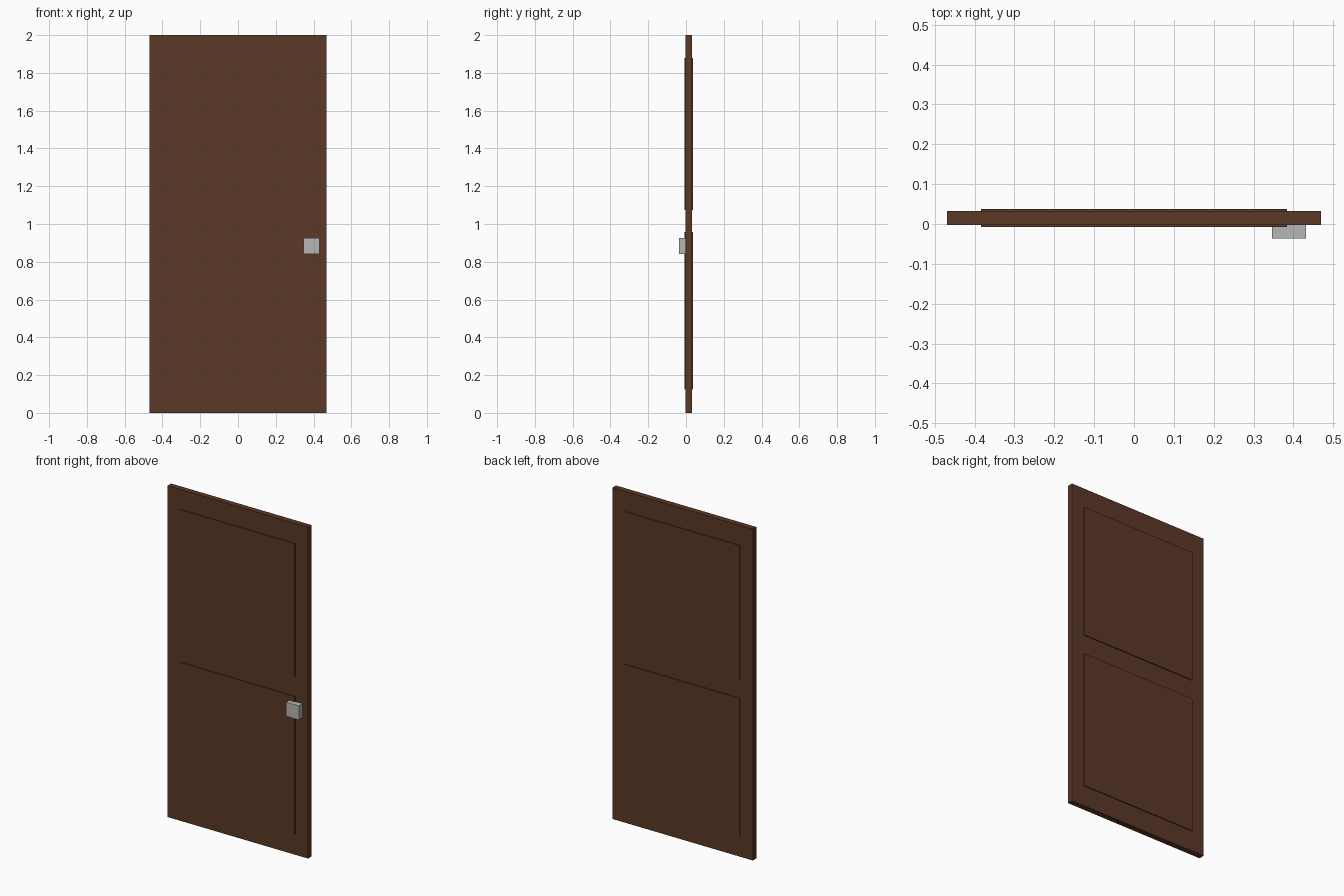
import bpy

if "Cube" in bpy.data.objects:
    bpy.data.objects.remove(bpy.data.objects["Cube"])


def material(name, rgb):
    m = bpy.data.materials.new(name)
    m.diffuse_color = (*rgb, 1.0)
    m.use_nodes = True
    m.node_tree.nodes["Principled BSDF"].inputs["Base Color"].default_value = m.diffuse_color
    return m


wood = material("dark brown wood", (0.105, 0.040, 0.019))
metal = material("grey metal", (0.47, 0.47, 0.47))


def box(name, x, y, z, mat):
    """Box from (min, max) pairs on each axis."""
    spans = (x, y, z)
    bpy.ops.mesh.primitive_cube_add(size=1, location=[(a + b) / 2 for a, b in spans])
    ob = bpy.context.object
    ob.name = name
    ob.scale = [b - a for a, b in spans]
    bpy.ops.object.transform_apply(location=False, rotation=False, scale=True)
    ob.data.materials.append(mat)
    return ob


# Door slab
box("door_slab", (-0.469, 0.469), (-0.002, 0.0325), (0, 2), wood)

# Raised panels, standing proud on both faces
for name, z in (("upper_panel", (1.075, 1.88)), ("lower_panel", (0.125, 0.958))):
    box(name, (-0.384, 0.384), (-0.0075, 0.038), z, wood)

# Square handle plate on the front
box("handle", (0.346, 0.432), (-0.037, -0.002), (0.84, 0.925), metal)
